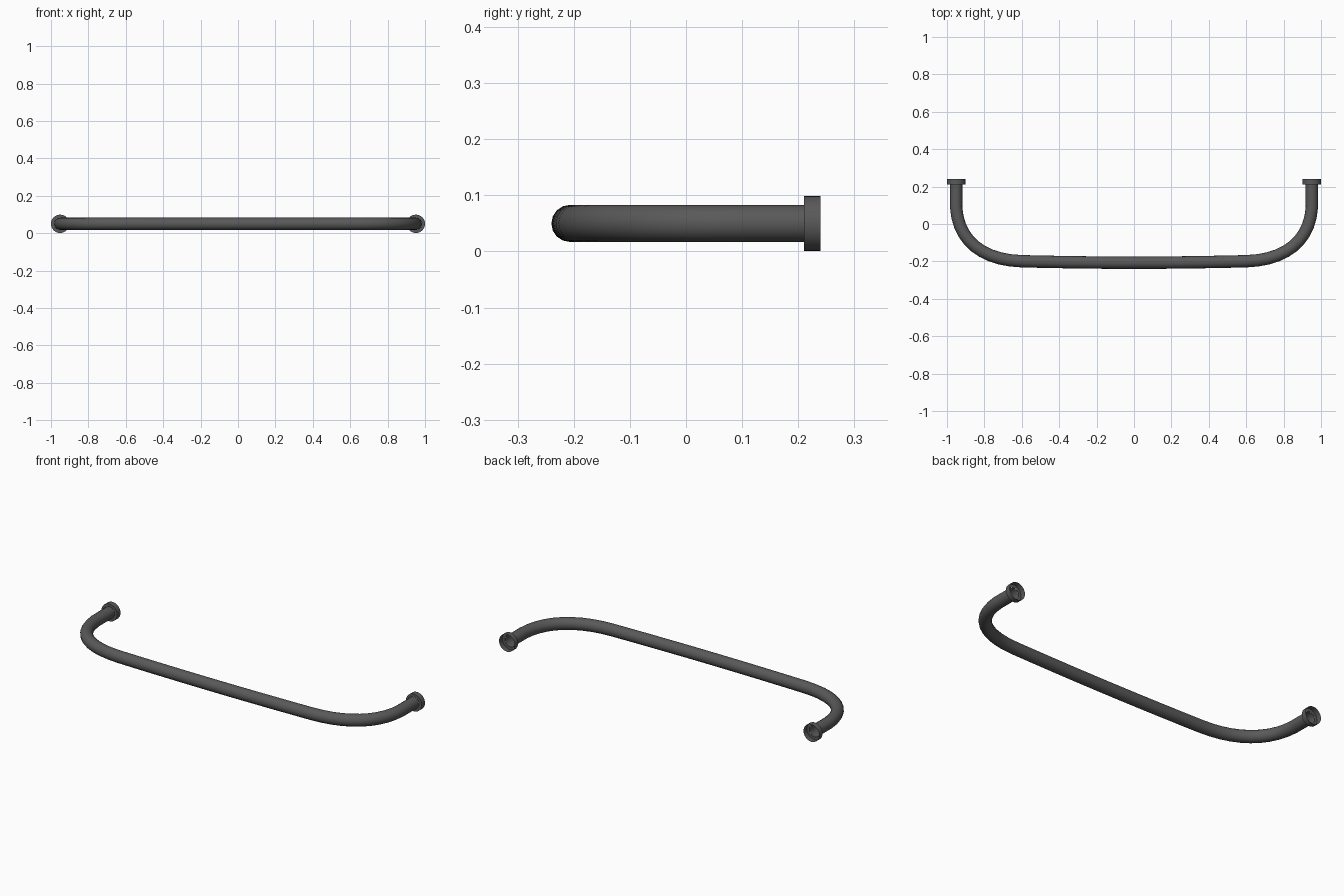
import bpy, bmesh, math

if "Cube" in bpy.data.objects:
    bpy.data.objects.remove(bpy.data.objects["Cube"])

R, Z = 0.033, 0.05
END_X, END_Y = 0.951, 0.21

# bent bar: one bezier path, mirrored left to right
right = [  # point, left handle, right handle
    ((0.60, -0.199), (0.40, -0.204), (0.81, -0.193)),
    ((END_X, 0.09), (0.94, -0.09), (END_X, 0.13)),
    ((END_X, END_Y), (END_X, 0.17), (END_X, 0.23)),
]
left = [((-p[0], p[1]), (-b[0], b[1]), (-a[0], a[1])) for p, a, b in reversed(right)]
pts = left + [((0, -0.207), (-0.2, -0.207), (0.2, -0.207))] + right

cu = bpy.data.curves.new("bar", 'CURVE')
cu.dimensions = '3D'
cu.bevel_depth = R
cu.bevel_resolution = 6
cu.resolution_u = 10
sp = cu.splines.new('BEZIER')
sp.bezier_points.add(len(pts) - 1)
for bp, (p, a, b) in zip(sp.bezier_points, pts):
    bp.handle_left_type = bp.handle_right_type = 'FREE'
    bp.co, bp.handle_left, bp.handle_right = [(*q, Z) for q in (p, a, b)]
bar = bpy.data.objects.new("bar", cu)
bpy.context.collection.objects.link(bar)
bpy.context.view_layer.objects.active = bar
bar.select_set(True)
bpy.ops.object.convert(target='MESH')
bpy.ops.object.shade_smooth_by_angle()


# end collar: cup open towards the wall, gripping the bar end
def collar(name, x, n=32):
    profile = [(R, 0.21), (0.049, 0.21), (0.049, 0.24)]
    bm = bmesh.new()
    rings = [[bm.verts.new((x + r * math.cos(2 * math.pi * i / n), y,
                            Z + r * math.sin(2 * math.pi * i / n)))
              for i in range(n)] for r, y in profile]
    for a, b in zip(rings, rings[1:]):
        for i in range(n):
            j = (i + 1) % n
            bm.faces.new((a[i], a[j], b[j], b[i]))
    bmesh.ops.recalc_face_normals(bm, faces=bm.faces)
    me = bpy.data.meshes.new(name)
    bm.to_mesh(me)
    bm.free()
    ob = bpy.data.objects.new(name, me)
    bpy.context.collection.objects.link(ob)
    bpy.ops.object.select_all(action='DESELECT')
    bpy.context.view_layer.objects.active = ob
    ob.select_set(True)
    bpy.ops.object.shade_smooth_by_angle()


collar("left_collar", -END_X)
collar("right_collar", END_X)

# dark grey metal
mat = bpy.data.materials.new("dark_metal")
mat.diffuse_color = (0.1, 0.1, 0.1, 1)
mat.use_nodes = True
mat.node_tree.nodes["Principled BSDF"].inputs["Base Color"].default_value = mat.diffuse_color
for ob in bpy.context.collection.objects:
    ob.data.materials.clear()
    ob.data.materials.append(mat)
